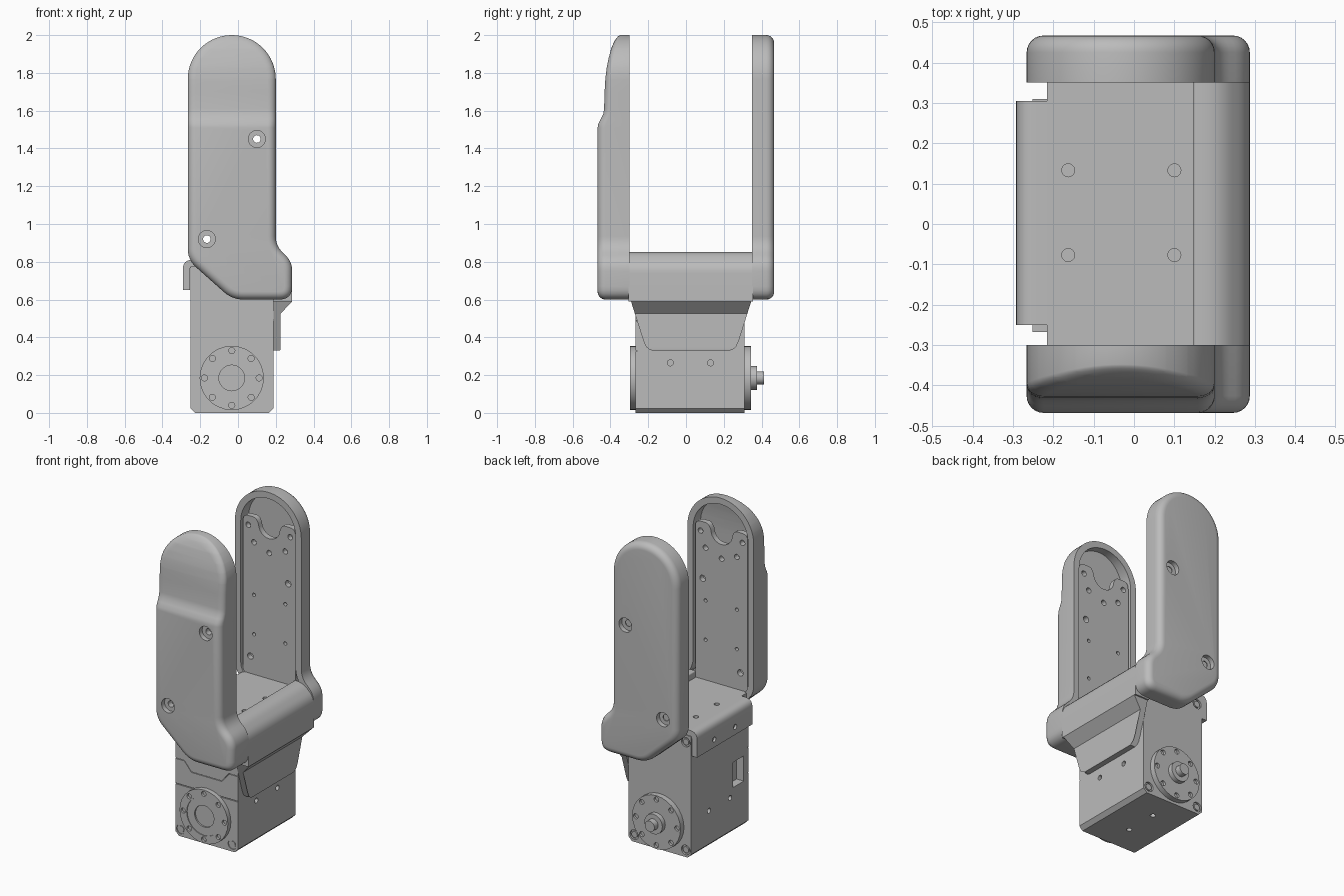
import bpy, bmesh, math
from mathutils import Vector, Matrix

cube = bpy.data.objects.get("Cube")
if cube:
    bpy.data.objects.remove(cube)

grey = bpy.data.materials.new("plain grey")
grey.use_nodes = True
grey.diffuse_color = (0.5, 0.5, 0.5, 1)
grey.node_tree.nodes["Principled BSDF"].inputs["Base Color"].default_value = (0.5, 0.5, 0.5, 1)

TURN = {"x": Matrix.Rotation(math.pi / 2, 4, "Y"),
        "y": Matrix.Rotation(math.pi / 2, 4, "X"), "z": Matrix()}
CX = -0.033          # middle of the motor and shells
HORN_Z = 0.185


def finish(name, bm):
    bmesh.ops.recalc_face_normals(bm, faces=bm.faces[:])
    mesh = bpy.data.meshes.new(name)
    bm.to_mesh(mesh)
    bm.free()
    mesh.materials.append(grey)
    obj = bpy.data.objects.new(name, mesh)
    bpy.context.scene.collection.objects.link(obj)
    return obj


def rounded(corners, steps=6):
    """Outline from (x, z, rounding length) corners."""
    out = []
    for i, (x, z, t) in enumerate(corners):
        p = Vector((x, z))
        if t == 0:
            out.append(p)
            continue
        a = p + (Vector(corners[i - 1][:2]) - p).normalized() * t
        b = p + (Vector(corners[(i + 1) % len(corners)][:2]) - p).normalized() * t
        for k in range(steps + 1):
            s = k / steps
            out.append(a * (1 - s) ** 2 + p * 2 * s * (1 - s) + b * s * s)
    return out


def inset(pts, d):
    """Move a counter-clockwise outline inwards."""
    if d == 0:
        return pts
    out = []
    for i, p in enumerate(pts):
        e1 = (p - pts[i - 1]).normalized()
        e2 = (pts[(i + 1) % len(pts)] - p).normalized()
        n1, n2 = Vector((-e1.y, e1.x)), Vector((-e2.y, e2.x))
        out.append(p + (n1 + n2) * d / (1 + n1.dot(n2)))
    return out


def loft(pts, rings):
    """Skin an x-z outline through (inset, y) rings and cap both ends."""
    bm = bmesh.new()
    loops = [[bm.verts.new((p.x, y, p.y)) for p in inset(pts, d)] for d, y in rings]
    for a, b in zip(loops, loops[1:]):
        for i in range(len(a)):
            bm.faces.new((a[i - 1], a[i], b[i], b[i - 1]))
    bm.faces.new(loops[0])
    bm.faces.new(loops[-1])
    return bm


def prism(name, pts, y0, y1):
    return finish(name, loft([Vector(p) for p in pts], [(0, y0), (0, y1)]))


def add_cyl(bm, axis, centre, r, depth):
    bmesh.ops.create_cone(bm, cap_ends=True, segments=28, radius1=r, radius2=r, depth=depth,
                          matrix=Matrix.Translation(centre) @ TURN[axis])


def cylinder(name, axis, centre, r, depth):
    bm = bmesh.new()
    add_cyl(bm, axis, centre, r, depth)
    return finish(name, bm)


def cut(obj, holes=(), box=None):
    """Subtract round holes (axis, centre, radius, depth) or a box (centre, size)."""
    bm = bmesh.new()
    for h in holes:
        add_cyl(bm, *h)
    if box:
        bmesh.ops.create_cube(bm, size=1, matrix=Matrix.Translation(box[0]) @ Matrix.Diagonal((*box[1], 1)))
    tool = finish("cutter", bm)
    mod = obj.modifiers.new("cut", "BOOLEAN")
    mod.operation, mod.solver, mod.object = "DIFFERENCE", "EXACT", tool
    bpy.context.view_layer.update()
    mesh = bpy.data.meshes.new_from_object(obj.evaluated_get(bpy.context.evaluated_depsgraph_get()))
    obj.modifiers.clear()
    obj.data = mesh
    bpy.data.objects.remove(tool)


def interp(table, z):
    for (z0, v0), (z1, v1) in zip(table, table[1:]):
        if z <= z1:
            return v0 + (v1 - v0) * max(0, (z - z0) / (z1 - z0))
    return table[-1][1]


# Finger shells: hollow covers with rounded outer edges
arc = [(CX + 0.233 * math.cos(a), 1.767 + 0.233 * math.sin(a), 0)
       for a in (math.pi * k / 32 for k in range(33))]
outline = rounded(arc + [(-0.266, 0.81, 0.06), (-0.03, 0.6, 0.06), (0.287, 0.6, 0.07),
                         (0.287, 0.8, 0.05), (0.2, 0.885, 0.05)])
SCREWS = [(0.1, 1.45), (-0.165, 0.92)]


def shell_mesh(inner, outer, cavity):
    s = 1 if outer > inner else -1
    edge = 0.042
    rings = [(0.04, inner + s * cavity), (0.04, inner), (0, inner)]
    for k in range(7):
        a = math.pi / 2 * k / 6
        rings.append((edge * (1 - math.cos(a)), outer - s * edge * (1 - math.sin(a))))
    return loft(outline, rings)


def screw_holes(obj, outer):
    cut(obj, [("y", (x, outer, z), 0.045, 0.06) for x, z in SCREWS])
    cut(obj, [("y", (x, outer, z), 0.02, 0.4) for x, z in SCREWS])


back_shell = finish("back_shell", shell_mesh(0.35, 0.467, 0.08))
screw_holes(back_shell, 0.467)

# The front shell thins out above a soft step
bm = shell_mesh(-0.3, -0.468, 0.1)
DEPTH = [(1.51, 1), (1.53, 0.98), (1.555, 0.9), (1.58, 0.825), (1.61, 0.795), (1.7, 0.78),
         (1.77, 0.755), (1.83, 0.71), (1.88, 0.65), (1.93, 0.57), (1.97, 0.47), (2.0, 0.38)]
for z, f in DEPTH[:-1]:
    bmesh.ops.bisect_plane(bm, geom=bm.verts[:] + bm.edges[:] + bm.faces[:],
                           plane_co=(0, 0, z), plane_no=(0, 0, 1))
for v in bm.verts:
    v.co.y = -0.3 + (v.co.y + 0.3) * interp(DEPTH, v.co.z)
front_shell = finish("front_shell", bm)
screw_holes(front_shell, -0.468)

# Bracket walls inside the shells, notched at the top
notch = [(CX + 0.075 * math.cos(a), 1.775 - 0.075 * math.sin(a), 0)
         for a in (math.pi * k / 12 for k in range(13))]
wall = rounded([(-0.217, 0.78, 0), (0.152, 0.78, 0), (0.152, 1.81, 0.04), (0.06, 1.81, 0.02)]
               + notch + [(-0.126, 1.81, 0.02), (-0.217, 1.81, 0.04)])
small = [(x, z) for x in (-0.14, 0.08) for z in (1.065, 1.315)]
medium = [(-0.18, 1.75), (0.115, 1.75), (-0.14, 1.65), (0.08, 1.65), (CX, 1.61)]
for name, y0, y1 in (("front_bracket_wall", -0.345, -0.31), ("back_bracket_wall", 0.36, 0.395)):
    plate = prism(name, wall, y0, y1)
    cut(plate, [("y", (x, y0, z), r, 0.2) for group, r in ((small, 0.011), (medium, 0.017), (SCREWS, 0.02))
                for x, z in group])

# Bracket floor and the bent tab on the side
floor = prism("bracket_floor", [(-0.216, 0.775), (0.2, 0.775), (0.2, 0.81), (-0.216, 0.81)], -0.312, 0.362)
cut(floor, [("z", (x, y, 0.81), 0.016, 0.03) for x in (-0.163, 0.1) for y in (-0.077, 0.133)])
tab = prism("bracket_tab", rounded([(-0.292, 0.65, 0), (-0.255, 0.65, 0), (-0.255, 0.775, 0.02),
                                    (-0.21, 0.775, 0), (-0.21, 0.81, 0), (-0.292, 0.81, 0.05)]), -0.25, 0.305)
cut(tab, [("x", (-0.292, y, 0.7), 0.016, 0.03) for y in (-0.077, 0.133)])

# Side rail between the shells
prism("side_rail", rounded([(0.185, 0.59, 0), (0.287, 0.59, 0), (0.287, 0.78, 0.04),
                            (0.215, 0.852, 0.04), (0.147, 0.852, 0.01), (0.147, 0.78, 0),
                            (0.185, 0.78, 0)]), -0.305, 0.355)

# Tapered tongue under the rail
tongue = prism("side_tongue", [(0.187, 0.33), (0.222, 0.33), (0.225, 0.336), (0.225, 0.35), (0.225, 0.38),
                               (0.225, 0.525), (0.287, 0.59), (0.187, 0.59), (0.187, 0.525),
                               (0.187, 0.38), (0.187, 0.35), (0.187, 0.336)], -1, 1)
WIDTH = [(0.33, 0.205), (0.336, 0.222), (0.35, 0.238), (0.38, 0.252), (0.59, 0.318)]
for v in tongue.data.vertices:
    v.co.y = 0.027 + v.co.y * interp(WIDTH, v.co.z)

# Motor body
body = prism("motor_body", [(-0.228, 0), (0.163, 0), (0.187, 0.024), (0.187, 0.775),
                            (-0.252, 0.775), (-0.252, 0.024)], -0.26, 0.31)
corners = [(x, z) for x in (-0.215, 0.147) for z in (0.045, 0.73)]
cut(body, [("x", (x, y, z), 0.016, 0.04) for x, z in ((0.187, 0.265), (-0.252, 0.235))
           for y in (-0.083, 0.13)]
    + [("z", (CX, y, 0), 0.016, 0.04) for y in (-0.083, 0.13)]
    + [("y", (x, 0.31, z), 0.03, 0.024) for x, z in corners])
cut(body, box=((-0.252, -0.165, 0.37), (0.1, 0.11, 0.16)))

# Front covers split by a stepped seam
low = prism("front_lower_cover", [(-0.228, 0), (0.163, 0), (0.187, 0.024), (0.187, 0.325),
                                  (-0.252, 0.325), (-0.252, 0.024)], -0.267, -0.259)
seam = [(-0.252, 0.49), (-0.19, 0.49), (-0.14, 0.43), (0.073, 0.43), (0.123, 0.49), (0.187, 0.49)]
prism("front_middle_cover", [(-0.252, 0.33), (0.187, 0.33)] + [(x, z - 0.004) for x, z in seam[::-1]],
      -0.267, -0.259)
top = prism("front_upper_cover", seam + [(0.187, 0.775), (-0.252, 0.775)], -0.267, -0.259)
for cover, z in ((low, 0.045), (top, 0.73)):
    cut(cover, [("y", (x, -0.267, z), 0.03, 0.012) for x in (-0.215, 0.147)])
for x, z in corners:
    cylinder("front_screw", "y", (x, -0.26, z), 0.02, 0.012)
    cylinder("back_screw", "y", (x, 0.302, z), 0.02, 0.012)


# Round output horns with a ring of eight holes
def horn(name, y0, y1, face):
    obj = cylinder(name, "y", (CX, (y0 + y1) / 2, HORN_Z), 0.17, y1 - y0)
    ring = [(CX + 0.145 * math.cos(k * math.pi / 4), HORN_Z + 0.145 * math.sin(k * math.pi / 4))
            for k in range(8)]
    cut(obj, [("y", (x, face, z), 0.016, 0.03) for x, z in ring])
    return obj


front_horn = horn("front_horn", -0.297, -0.255, -0.297)
cut(front_horn, [("y", (CX, -0.297, HORN_Z), 0.12, 0.01)])
cut(front_horn, [("y", (CX, -0.297, HORN_Z), 0.068, 0.03)])
horn("back_horn", 0.3, 0.345, 0.345)
cylinder("back_hub", "y", (CX, 0.355, HORN_Z), 0.063, 0.04)
cylinder("back_shaft", "y", (CX, 0.385, HORN_Z), 0.034, 0.056)

# Smooth shading on the curved areas only
for obj in bpy.context.scene.collection.objects:
    if obj.type == "MESH" and obj.data.materials and obj.data.materials[0] == grey:
        bpy.ops.object.select_all(action="DESELECT")
        obj.select_set(True)
        bpy.context.view_layer.objects.active = obj
        bpy.ops.object.shade_smooth_by_angle(angle=math.radians(35))
